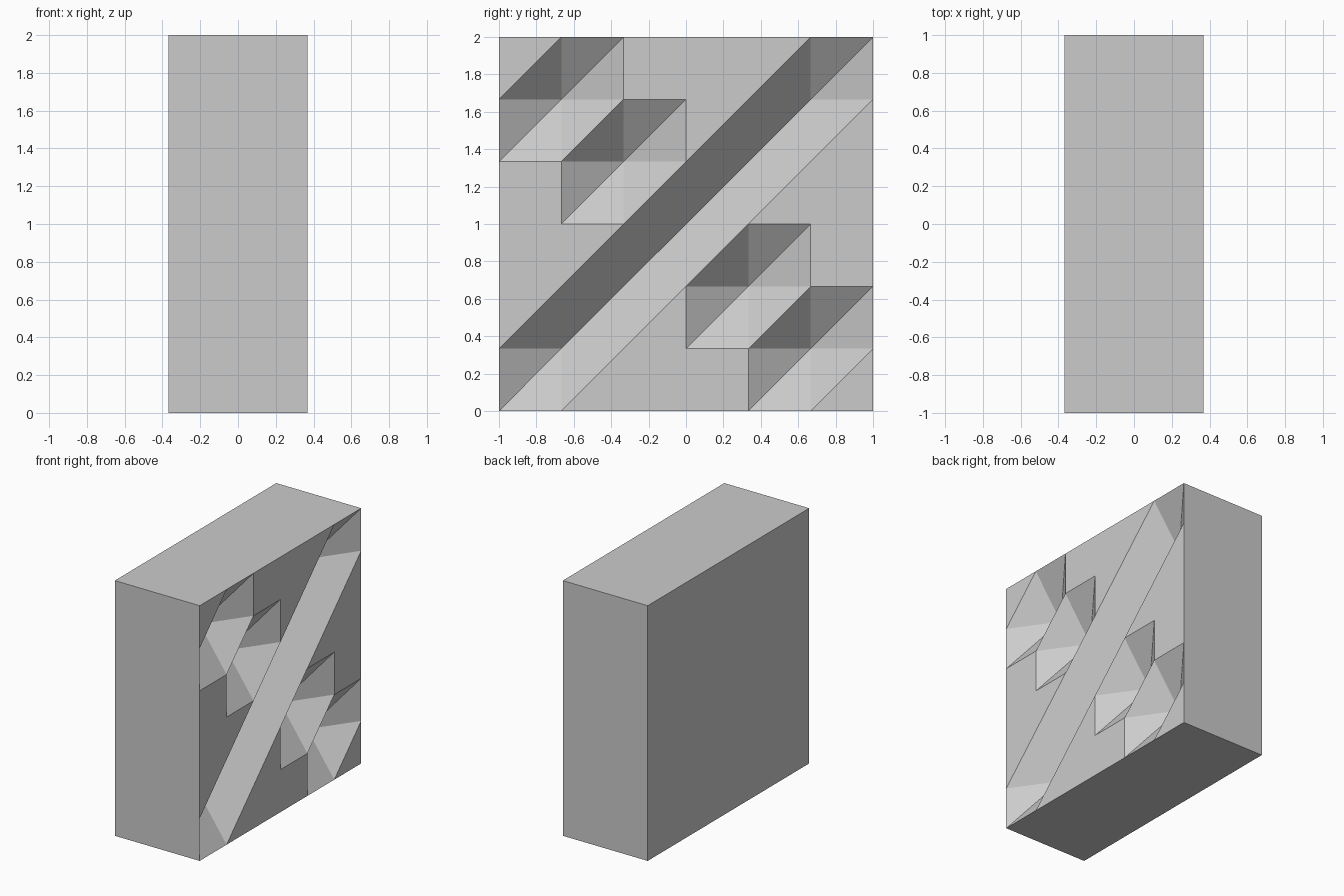
import bpy, bmesh

if "Cube" in bpy.data.objects:
    bpy.data.objects.remove(bpy.data.objects["Cube"])

N = 6                 # lattice cells per side
HALF = 0.368          # half thickness
DEPTH = 0.235         # depth of the carved points
S = 2.0 / N

# Lattice points pushed in: a diagonal groove plus two pairs of pits
carved = {(i, i) for i in range(1, N)} | {(1, 5), (2, 4), (4, 2), (5, 1)}

bm = bmesh.new()

# Carved face, every cell split along its rising diagonal
v = {(i, j): bm.verts.new((HALF - (DEPTH if (i, j) in carved else 0), -1 + i * S, j * S))
     for i in range(N + 1) for j in range(N + 1)}
for i in range(N):
    for j in range(N):
        a, b, c, d = v[i, j], v[i + 1, j], v[i + 1, j + 1], v[i, j + 1]
        bm.faces.new((a, b, c))
        bm.faces.new((a, c, d))

# Plain sides and back
border = [e for e in bm.edges if e.is_boundary]
ext = bmesh.ops.extrude_edge_only(bm, edges=border)["geom"]
for p in ext:
    if isinstance(p, bmesh.types.BMVert):
        p.co.x = -HALF
back = [e for e in bm.edges if e.is_boundary]
bmesh.ops.holes_fill(bm, edges=back, sides=0)
bmesh.ops.recalc_face_normals(bm, faces=bm.faces)
bmesh.ops.dissolve_limit(bm, angle_limit=0.01, verts=bm.verts, edges=bm.edges)

mesh = bpy.data.meshes.new("carved_block")
bm.to_mesh(mesh)
bm.free()
bpy.context.collection.objects.link(bpy.data.objects.new("carved_block", mesh))
